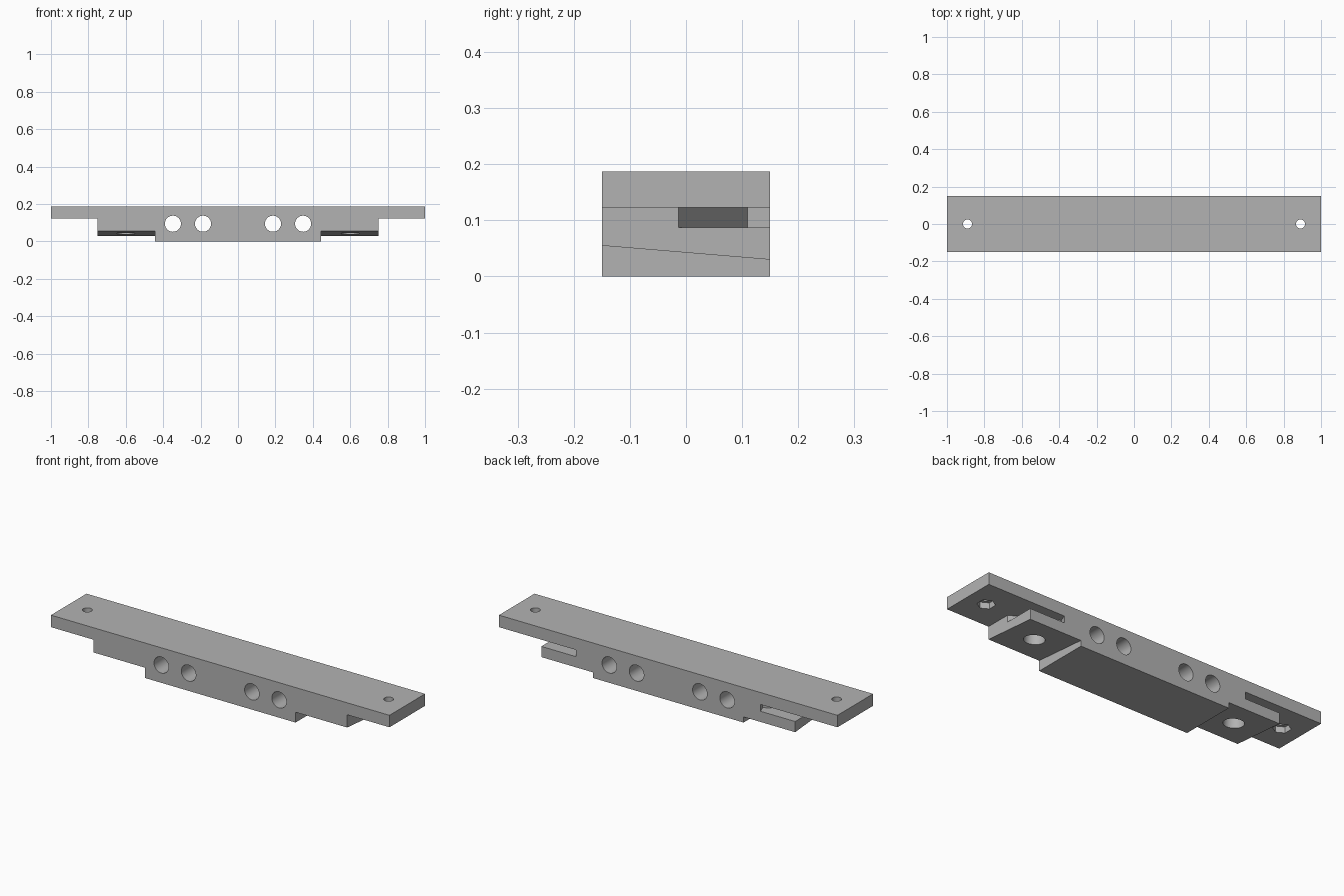
import bpy, bmesh, math
from mathutils import Matrix, Vector

cube = bpy.data.objects.get("Cube")
if cube:
    bpy.data.objects.remove(cube, do_unlink=True)

HALF_DEPTH = 0.15
PLATE_Z, TOP_Z, SLOT_Z = 0.123, 0.187, 0.087
TAB_FRONT_Z, TAB_BACK_Z = 0.055, 0.03

grey = bpy.data.materials.new("plain_grey")
grey.use_nodes = True
colour = (0.45, 0.45, 0.45, 1)
grey.diffuse_color = colour
grey.node_tree.nodes["Principled BSDF"].inputs["Base Color"].default_value = colour


def make_object(name, bm):
    bmesh.ops.recalc_face_normals(bm, faces=bm.faces[:])
    mesh = bpy.data.meshes.new(name)
    bm.to_mesh(mesh)
    bm.free()
    mesh.materials.append(grey)
    obj = bpy.data.objects.new(name, mesh)
    bpy.context.collection.objects.link(obj)
    return obj


def prism(name, points, direction):
    """Extrude a flat outline along a direction."""
    bm = bmesh.new()
    face = bm.faces.new([bm.verts.new(p) for p in points])
    new = bmesh.ops.extrude_face_region(bm, geom=[face])["geom"]
    if face.is_valid and len(bm.faces) == len(points) + 1:
        bm.faces.new([bm.verts.new(p) for p in points])
    verts = [g for g in new if isinstance(g, bmesh.types.BMVert)]
    bmesh.ops.translate(bm, verts=verts, vec=Vector(direction))
    bmesh.ops.remove_doubles(bm, verts=bm.verts[:], dist=1e-5)
    return make_object(name, bm)


def cylinder(name, centre, radius, depth, sides=48, tilt=0.0):
    bm = bmesh.new()
    matrix = Matrix.Translation(centre) @ Matrix.Rotation(tilt, 4, "X")
    bmesh.ops.create_cone(bm, cap_ends=True, segments=sides, radius1=radius,
                          radius2=radius, depth=depth, matrix=matrix)
    return make_object(name, bm)


# Stepped bar, drawn as half an outline and mirrored
half = [(0.445, 0), (0.445, TAB_FRONT_Z), (0.75, TAB_FRONT_Z),
        (0.75, PLATE_Z), (1, PLATE_Z), (1, TOP_Z)]
outline = half + [(-x, z) for x, z in reversed(half)]
bar = prism("mounting_bar", [(x, -HALF_DEPTH, z) for x, z in outline],
            (0, 2 * HALF_DEPTH, 0))

# Slope the underside of the end tabs down towards the back
for v in bar.data.vertices:
    if v.co.y > 0 and abs(v.co.z - TAB_FRONT_Z) < 1e-4:
        v.co.z = TAB_BACK_Z


def cut(cutter):
    mod = bar.modifiers.new("cut", "BOOLEAN")
    mod.operation, mod.solver, mod.object = "DIFFERENCE", "EXACT", cutter
    bpy.context.view_layer.objects.active = bar
    bpy.ops.object.modifier_apply(modifier=mod.name)
    bpy.data.objects.remove(cutter, do_unlink=True)


slope = math.atan2(TAB_BACK_Z - TAB_FRONT_Z, 2 * HALF_DEPTH)
for side in (-1, 1):
    # Cross holes through the core
    for x in (0.187, 0.348):
        cut(cylinder("cross_hole", (side * x, 0, 0.095), 0.043, 0.5,
                     tilt=math.pi / 2))
    # Screw hole and hexagonal nut recess in each end
    cut(cylinder("screw_hole", (side * 0.89, 0, 0.15), 0.024, 0.3))
    cut(cylinder("nut_recess", (side * 0.89, 0, 0.125), 0.044, 0.06, sides=6))
    # Slot open to the back and the end of each tab
    slot = [(0.75, -0.013), (0.53, 0.11), (0.545, 0.15), (0.545, 0.2),
            (0.8, 0.2), (0.8, -0.013)]
    cut(prism("slot", [(side * x, y, SLOT_Z) for x, y in slot],
              (0, 0, PLATE_Z - SLOT_Z)))
    # Round socket square to the sloping underside
    cut(cylinder("socket", (side * 0.6, 0, 0.044), 0.05, 0.1, tilt=slope))

bpy.ops.object.select_all(action="DESELECT")
bar.select_set(True)
bpy.context.view_layer.objects.active = bar
bpy.ops.object.shade_smooth_by_angle(angle=math.radians(30))
